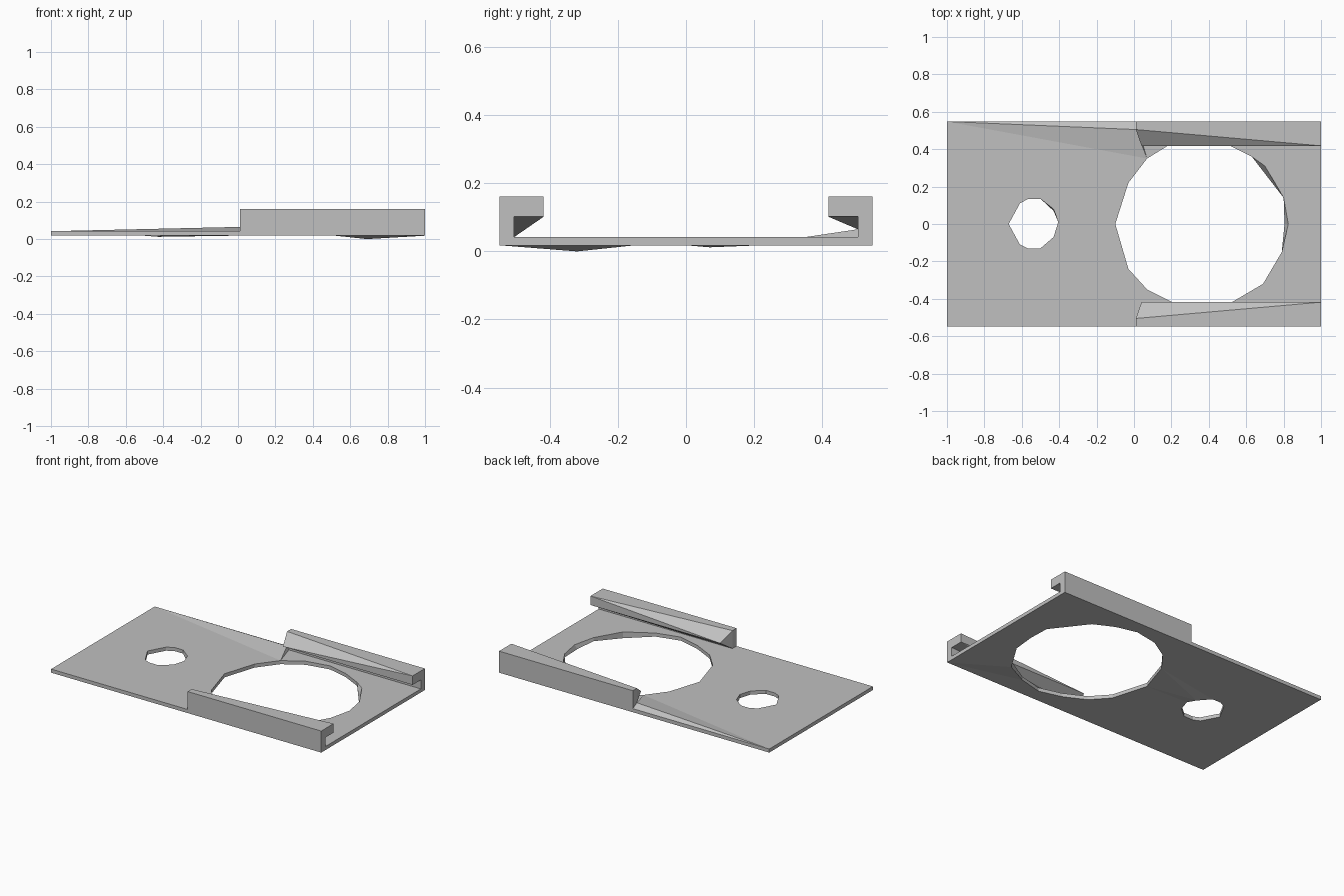
import bpy, bmesh
from mathutils import Vector

cube = bpy.data.objects.get("Cube")
if cube:
    bpy.data.objects.remove(cube, do_unlink=True)

grey = bpy.data.materials.new("light_grey")
grey.use_nodes = True
colour = (0.53, 0.53, 0.53, 1)
grey.diffuse_color = colour
grey.node_tree.nodes["Principled BSDF"].inputs["Base Color"].default_value = colour

BOTTOM, TOP, RAIL_TOP, LIP = 0.018, 0.042, 0.162, 0.102
SINK = 0.03          # depth at which added parts start inside the plate
EDGE, WALL, INNER, START = 0.548, 0.505, 0.418, 0.01


def finish(bm, name):
    bmesh.ops.recalc_face_normals(bm, faces=bm.faces[:])
    mesh = bpy.data.meshes.new(name)
    bm.to_mesh(mesh)
    bm.free()
    mesh.materials.append(grey)
    obj = bpy.data.objects.new(name, mesh)
    bpy.context.scene.collection.objects.link(obj)
    return obj


def hull(name, points):
    bm = bmesh.new()
    for p in points:
        bm.verts.new(p)
    result = bmesh.ops.convex_hull(bm, input=bm.verts[:])
    junk = {v for v in result["geom_interior"] + result["geom_unused"]
            if isinstance(v, bmesh.types.BMVert)}
    bmesh.ops.delete(bm, geom=list(junk), context="VERTS")
    return finish(bm, name)


# Base plate outline with two faceted openings
outline = [(-1, -EDGE), (1, -EDGE), (1, EDGE), (-1, EDGE)]
large_hole = [(-0.10, 0), (-0.03, 0.22), (0.07, 0.35), (0.20, 0.43), (0.36, 0.46),
              (0.50, 0.425), (0.63, 0.36), (0.70, 0.31), (0.80, 0.14), (0.825, 0),
              (0.79, -0.15), (0.69, -0.32), (0.52, -0.42), (0.36, -0.46),
              (0.21, -0.42), (0.07, -0.35), (-0.03, -0.24)]
small_hole = [(-0.67, 0), (-0.61, 0.11), (-0.565, 0.135), (-0.50, 0.135),
              (-0.43, 0.08), (-0.405, 0.01), (-0.43, -0.07), (-0.50, -0.13),
              (-0.57, -0.13), (-0.61, -0.11)]

bm = bmesh.new()
for loop in (outline, large_hole, small_hole):
    verts = [bm.verts.new((x, y, TOP)) for x, y in loop]
    for a, b in zip(verts, verts[1:] + verts[:1]):
        bm.edges.new((a, b))
bmesh.ops.triangle_fill(bm, edges=bm.edges[:], use_beauty=True, normal=(0, 0, 1))
extruded = bmesh.ops.extrude_face_region(bm, geom=bm.faces[:], use_keep_orig=True)
lower = [g for g in extruded["geom"] if isinstance(g, bmesh.types.BMVert)]
for v in lower:
    v.co.z = BOTTOM


# Uneven lower rims of the openings
def move_rim(near, to):
    v = min(lower, key=lambda w: (w.co.xy - Vector(near)).length)
    v.co = to


move_rim((0.69, -0.32), (0.69, -0.32, 0))
move_rim((0.70, 0.31), (0.715, 0.25, BOTTOM))
move_rim((0.825, 0), (0.805, 0, BOTTOM))
move_rim((-0.43, 0.08), (-0.43, 0.07, 0.012))
finish(bm, "base_plate")

# Guide rails: upright wall plus an overhanging lip that tapers at its inner end
for side, s, low in (("right", -1, TOP), ("left", 1, 0.065)):
    hull(side + "_rail_wall", [(x, s * y, z) for x in (START, 1)
                               for y in (WALL, EDGE) for z in (SINK, RAIL_TOP)])
    hull(side + "_rail_lip",
         [(1, s * y, z) for y in (INNER, EDGE) for z in (LIP, RAIL_TOP)]
         + [(START, s * y, z) for y in (WALL, EDGE) for z in (low, RAIL_TOP)]
         + [(1, s * WALL, LIP), (0.04, s * INNER, LIP)])

# Shallow ramp rising to the left rail
base = [(-1, EDGE), (START, EDGE), (0.07, 0.35)]
hull("ramp", [(x, y, z) for x, y in base for z in (SINK, TOP)]
     + [(START, WALL, 0.065)])
